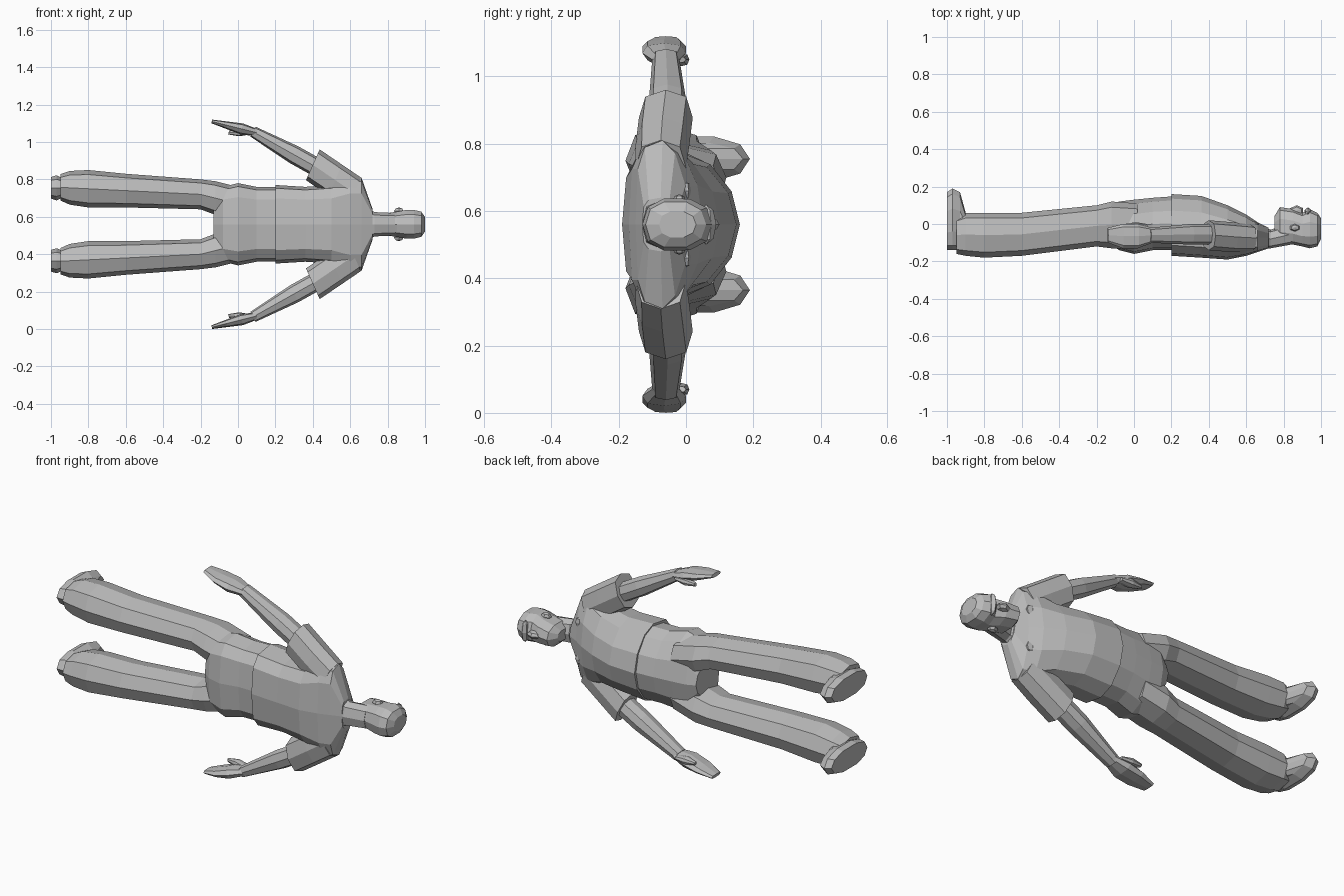
import bpy
import bmesh
import math
from mathutils import Matrix, Vector

default_cube = bpy.data.objects.get("Cube")
if default_cube:
    bpy.data.objects.remove(default_cube, do_unlink=True)

# Height of the plane of symmetry of the reclining figure
MIDLINE = .56

grey = bpy.data.materials.new("plain grey")
grey.use_nodes = True
grey.diffuse_color = (.5, .5, .5, 1)
shader = grey.node_tree.nodes["Principled BSDF"]
shader.inputs["Base Color"].default_value = grey.diffuse_color


def signed_power(value, power):
    return math.copysign(abs(value) ** power, value)


def outline(sides, back_power, front_power):
    """Rounded cross-section: low powers look boxy, high powers look pointed."""
    points = []
    for index in range(sides):
        angle = math.tau * index / sides
        sideways, forward = math.sin(angle), -math.cos(angle)
        power = front_power if forward > 0 else back_power
        points.append((signed_power(sideways, power), signed_power(forward, power)))
    return points


# Flat back with a pointed belly, then the rounder sections
BODY = outline(12, .6, 1.1)
HEAD = outline(10, .8, .9)
LIMB = outline(8, .8, .8)


def on_midline(x):
    return 0


def finish(name, mesh_builder, paired):
    """Turn the built mesh into an object, reflected across the midline if paired."""
    bmesh.ops.recalc_face_normals(mesh_builder, faces=mesh_builder.faces)
    mesh = bpy.data.meshes.new(name)
    mesh_builder.to_mesh(mesh)
    mesh_builder.free()
    mesh.materials.append(grey)
    part = bpy.data.objects.new(name, mesh)
    part.location.z = MIDLINE
    bpy.context.collection.objects.link(part)
    if paired:
        mirror = part.modifiers.new("other side", 'MIRROR')
        mirror.use_axis = (False, False, True)
        mirror.use_mirror_merge = False


def loft(name, section, stations, side=on_midline, paired=False, tilt=0):
    """Skin rings given as (x, back, front, half width); side places them sideways."""
    builder = bmesh.new()
    angle = math.radians(tilt)
    across = Vector((math.sin(angle), 0, math.cos(angle)))
    rings = []
    for x, back, front, half in stations:
        centre = Vector((x, (back + front) / 2, side(x)))
        depth = Vector((0, (front - back) / 2, 0))
        rings.append([builder.verts.new(centre + across * half * sideways + depth * forward)
                      for sideways, forward in section])
    for ring, following in zip(rings, rings[1:]):
        for index in range(len(section)):
            previous = index - 1
            builder.faces.new((ring[previous], ring[index],
                               following[index], following[previous]))
    builder.faces.new(rings[0])
    builder.faces.new(rings[-1])
    finish(name, builder, paired)


def knob(name, centre, size, paired=False):
    """Small faceted lump for facial and clothing details."""
    builder = bmesh.new()
    placement = Matrix.Translation(centre) @ Matrix.Diagonal(size).to_4x4()
    bmesh.ops.create_uvsphere(builder, u_segments=6, v_segments=4, radius=1, matrix=placement)
    finish(name, builder, paired)


# Shirt, hanging slightly over the trousers
loft("shirt", BODY, [
    (.2, -.17, .16, .21), (.36, -.18, .15, .2), (.5, -.19, .1, .21),
    (.6, -.17, .05, .25), (.66, -.15, .01, .25), (.72, -.13, -.02, .08)])

# Trousers
loft("trouser_seat", BODY, [
    (.24, -.14, .15, .2), (.1, -.14, .14, .2),
    (0, -.16, .13, .22), (-.08, -.14, .12, .2), (-.13, -.1, .1, .1)])
loft("trouser_legs", LIMB, [
    (.02, -.13, .11, .09), (-.12, -.13, .12, .09), (-.2, -.12, .1, .08),
    (-.6, -.17, .06, .09), (-.8, -.18, .06, .1), (-.9, -.17, .06, .09),
    (-.95, -.16, .04, .07)],
    side=lambda x: min(.15 - x / 20, .11 - x / 4), paired=True)

# Shoes
loft("shoes", HEAD, [
    (-1, -.14, .17, .06), (-.97, -.14, .19, .07), (-.93, -.14, .17, .05),
    (-.9, -.13, .06, .05)],
    side=lambda x: .195, paired=True)

# Sleeves, forearms, hands and thumbs
loft("sleeves", LIMB, [
    (.62, -.15, 0, .09), (.52, -.15, .01, .09), (.4, -.14, .02, .09)],
    side=lambda x: .59 - .68 * x, paired=True, tilt=24)
loft("forearms", LIMB, [
    (.43, -.11, 0, .05), (.3, -.11, 0, .05), (.08, -.1, -.02, .03)],
    side=lambda x: .54 - .56 * x, paired=True, tilt=28)
loft("hands", LIMB, [
    (.1, -.1, -.02, .02), (.02, -.13, 0, .03),
    (-.06, -.13, 0, .02), (-.14, -.1, -.02, .01)],
    side=lambda x: .515 - x / 4, paired=True, tilt=14)
loft("thumbs", LIMB, [
    (.07, -.05, 0, .01), (.01, -.04, .01, .02), (-.05, -.02, 0, .01)],
    side=lambda x: .49, paired=True, tilt=14)

# Neck and head
loft("neck", LIMB, [
    (.66, -.13, 0, .1), (.73, -.13, -.03, .065), (.84, -.11, 0, .06)])
loft("head", HEAD, [
    (.75, -.06, .04, .03), (.78, -.1, .09, .06), (.85, -.11, .08, .07),
    (.9, -.12, .06, .08), (.94, -.13, .08, .08), (.98, -.12, .06, .07),
    (1, -.08, .03, .04)])

# Face details
knob("nose", (.87, .07, 0), (.04, .03, .02))
knob("brow", (.93, .06, 0), (.02, .03, .06))
knob("ears", (.86, -.02, .07), (.03, .02, .02), paired=True)

# Collar points lying flat on the upper chest
knob("collar_points", (.64, 0, .1), (.03, .015, .03), paired=True)
